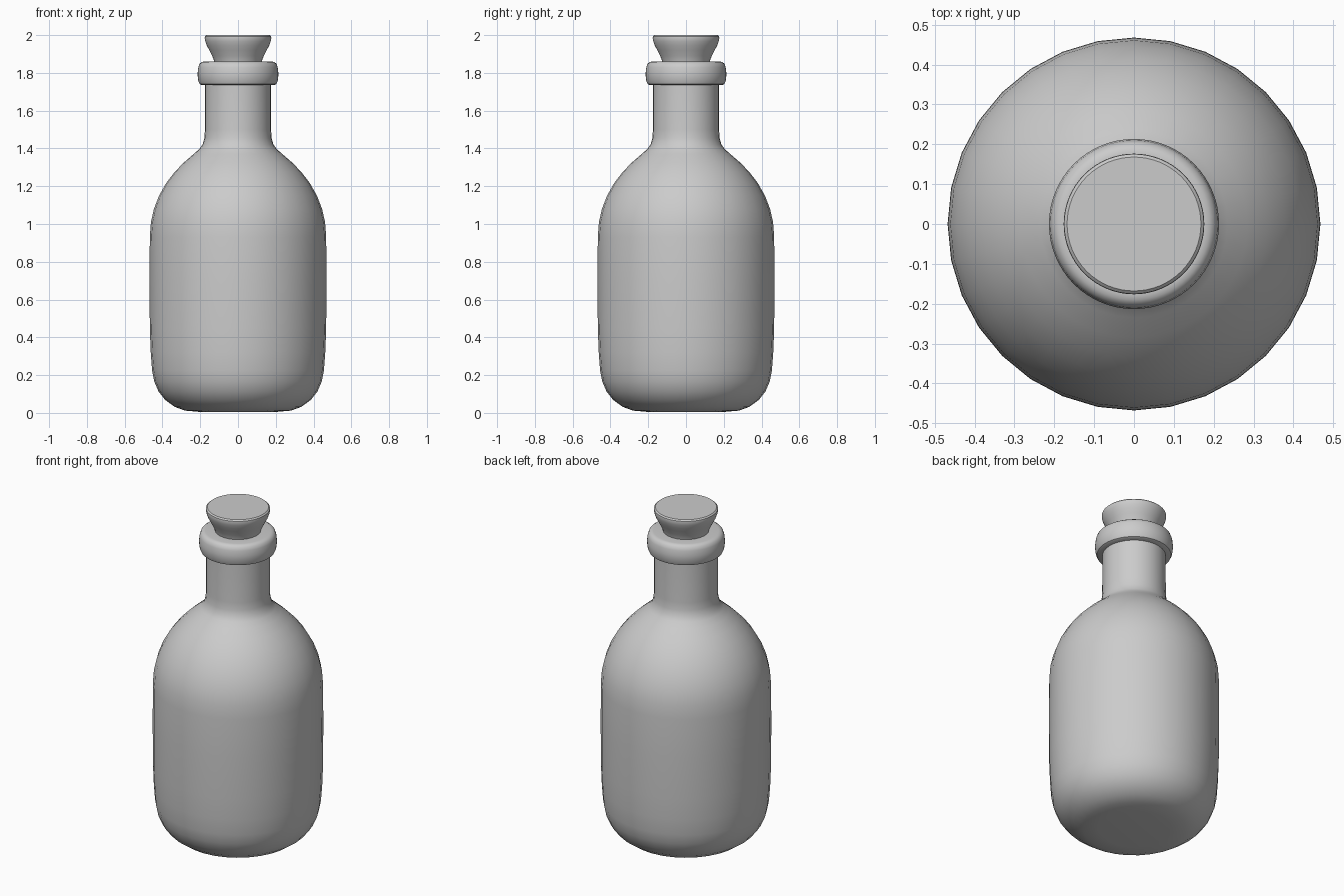
import bpy, bmesh, math

if "Cube" in bpy.data.objects:
    bpy.data.objects.remove(bpy.data.objects["Cube"])


def lathe(name, profile, sides, closed=False, angle=40):
    """Revolve (radius, z) points around the z axis."""
    bm = bmesh.new()
    rings = []
    for r, z in profile:
        if r == 0:
            rings.append([bm.verts.new((0, 0, z))] * sides)
        else:
            rings.append([bm.verts.new((r * math.cos(2 * math.pi * i / sides),
                                        r * math.sin(2 * math.pi * i / sides), z))
                          for i in range(sides)])
    pairs = list(zip(rings, rings[1:])) + ([(rings[-1], rings[0])] if closed else [])
    for a, b in pairs:
        for i in range(sides):
            j = (i + 1) % sides
            bm.faces.new(list(dict.fromkeys((a[i], a[j], b[j], b[i]))))
    bmesh.ops.recalc_face_normals(bm, faces=bm.faces)
    mesh = bpy.data.meshes.new(name)
    bm.to_mesh(mesh)
    bm.free()
    obj = bpy.data.objects.new(name, mesh)
    bpy.context.collection.objects.link(obj)
    bpy.ops.object.select_all(action='DESELECT')
    obj.select_set(True)
    bpy.context.view_layer.objects.active = obj
    bpy.ops.object.shade_smooth_by_angle(angle=math.radians(angle))
    return obj


# Glass body: rounded base, straight wall, domed shoulder, neck
lathe("bottle_body", [
    (0, 0.005), (0.20, 0.005), (0.28, 0.012), (0.335, 0.032), (0.385, 0.068),
    (0.42, 0.112), (0.443, 0.165), (0.455, 0.225), (0.462, 0.32), (0.467, 0.45),
    (0.468, 0.70), (0.467, 0.93), (0.461, 1.01), (0.445, 1.08), (0.418, 1.15),
    (0.38, 1.217), (0.335, 1.276), (0.285, 1.327), (0.235, 1.37), (0.205, 1.397),
    (0.188, 1.42), (0.178, 1.455), (0.175, 1.50), (0.174, 1.80)], 32)

# Rounded lip around the mouth
lathe("lip_ring", [
    (0.12, 1.735), (0.19, 1.735), (0.203, 1.741), (0.210, 1.757), (0.2135, 1.785),
    (0.2135, 1.80), (0.210, 1.83), (0.203, 1.849), (0.19, 1.858), (0.178, 1.86),
    (0.12, 1.86)], 64, closed=True)

# Flared stopper, continuing down into the neck
lathe("stopper", [
    (0, 1.75), (0.115, 1.75), (0.122, 1.84), (0.127, 1.865), (0.137, 1.89),
    (0.152, 1.92), (0.165, 1.945), (0.173, 1.967), (0.1765, 1.983),
    (0.1755, 1.993), (0.168, 2.0), (0, 2.0)], 64)
